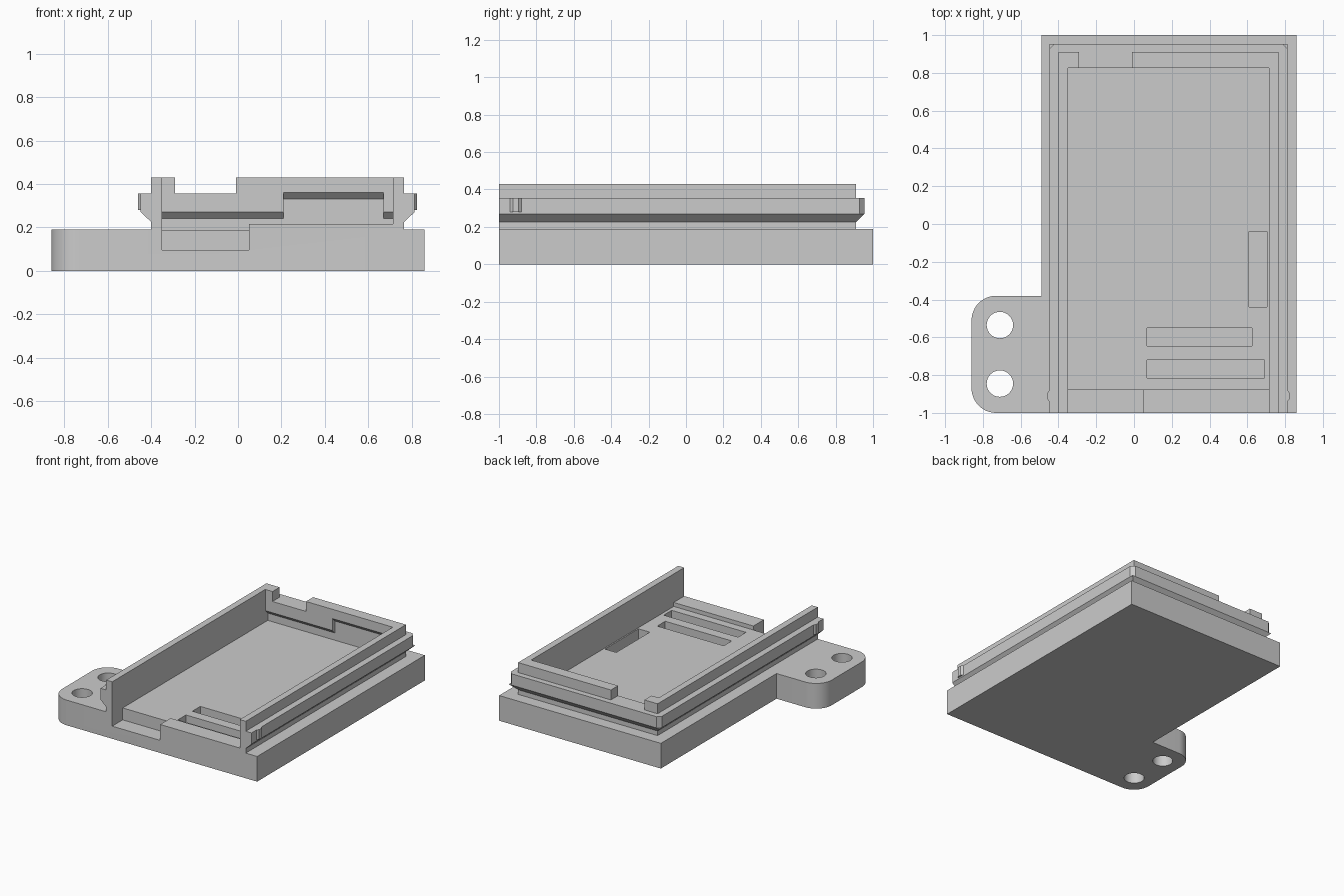
import bpy
import bmesh
from math import cos, sin, pi, radians

cube = bpy.data.objects.get("Cube")
if cube:
    bpy.data.objects.remove(cube, do_unlink=True)

grey = bpy.data.materials.new("plain_grey")
grey.use_nodes = True
GREY = (0.6, 0.6, 0.6, 1)
grey.diffuse_color = GREY
grey.node_tree.nodes["Principled BSDF"].inputs["Base Color"].default_value = GREY

FRONT, BACK = -1.0, 0.91          # wall extents in y
LEFT, RIGHT = -0.40, 0.765        # wall outer faces in x
IN_L, IN_R, IN_B = -0.35, 0.715, 0.825   # wall inner faces
FLOOR, DECK, LEDGE = 0.185, 0.19, 0.355


def loft(name, rings, cutter=False):
    """Solid through a list of matching 3D rings, capped at both ends."""
    bm = bmesh.new()
    loops = [[bm.verts.new(p) for p in ring] for ring in rings]
    n = len(loops[0])
    bm.faces.new(loops[0])
    bm.faces.new(loops[-1])
    for a, b in zip(loops, loops[1:]):
        for i in range(n):
            j = (i + 1) % n
            bm.faces.new((a[i], a[j], b[j], b[i]))
    bmesh.ops.recalc_face_normals(bm, faces=bm.faces)
    mesh = bpy.data.meshes.new(name)
    bm.to_mesh(mesh)
    bm.free()
    mesh.materials.append(grey)
    ob = bpy.data.objects.new(name, mesh)
    bpy.context.scene.collection.objects.link(ob)
    ob.hide_render = cutter
    return ob


def prism(name, outline, z0, z1, cutter=False):
    return loft(name, [[(x, y, z) for x, y in outline] for z in (z0, z1)], cutter)


def box(name, x0, x1, y0, y1, z0, z1, cutter=False):
    return prism(name, [(x0, y0), (x1, y0), (x1, y1), (x0, y1)], z0, z1, cutter)


def arc(cx, cy, r, start, end, steps):
    return [(cx + r * cos(start + (end - start) * i / steps),
             cy + r * sin(start + (end - start) * i / steps)) for i in range(steps + 1)]


def cut(target, cutters):
    """Subtract each cutter, then remove it."""
    bpy.context.view_layer.objects.active = target
    for c in cutters:
        mod = target.modifiers.new("cut", 'BOOLEAN')
        mod.operation = 'DIFFERENCE'
        mod.solver = 'EXACT'
        mod.object = c
        bpy.ops.object.modifier_apply(modifier=mod.name)
        bpy.data.objects.remove(c, do_unlink=True)


# Base slab with the rounded mounting ear
ear_x, ear_y, r = -0.86, -0.38, 0.13
outline = [(0.86, FRONT), (0.86, 1), (-0.49, 1), (-0.49, ear_y)]
outline += arc(ear_x + r, ear_y - r, r, pi / 2, pi, 12)
outline += arc(ear_x + r, FRONT + r, r, pi, pi * 1.5, 12)
base = prism("base", outline, 0, DECK)

# Screw holes, floor, front notch and floor pockets
cutters = [prism("hole_cutter", arc(-0.71, y, 0.07, 0, 2 * pi, 32)[:-1], -0.1, 0.3, True)
           for y in (-0.535, -0.845)]
cutters += [
    box("floor_cutter", IN_L, IN_R, -0.875, 0.855, FLOOR, 0.3, True),
    box("notch_cutter", IN_L, 0.05, -1.1, -0.875, 0.095, 0.3, True),
    box("pocket_cutter", 0.07, 0.69, -0.815, -0.72, 0.095, 0.3, True),
    box("pocket_cutter", 0.07, 0.625, -0.645, -0.55, 0.095, 0.3, True),
    box("pocket_cutter", 0.61, 0.705, -0.44, -0.04, 0.095, 0.3, True),
]
cut(base, cutters)
bpy.ops.object.select_all(action='DESELECT')
base.select_set(True)
bpy.context.view_layer.objects.active = base
bpy.ops.object.shade_smooth_by_angle(angle=radians(30))

# Raised sill at the front opening
box("front_sill", 0.05, IN_R, FRONT, -0.875, 0.15, 0.215)

# U-shaped wall, open at the front
wall = prism("wall", [(LEFT, FRONT), (IN_L, FRONT), (IN_L, IN_B), (IN_R, IN_B),
                      (IN_R, FRONT), (RIGHT, FRONT), (RIGHT, BACK), (LEFT, BACK)],
             DECK, 0.43)


def undercut(x0, x1, lift):
    """Recess low on the back wall with a sloping top."""
    section = [(0.78, 0.1), (0.855, 0.1), (0.855, 0.24 + lift), (0.78, 0.315 + lift)]
    return loft("undercut_cutter", [[(x, y, z) for y, z in section] for x in (x0, x1)], True)


cut(wall, [box("gap_cutter", -0.29, -0.01, 0.7, 1, LEDGE, 0.6, True),
           undercut(IN_L, IN_R, 0), undercut(0.21, 0.67, 0.09)])


# Snap rim round the outside: sloping underside, upright band with clipped corners
def rim(off, z, clip=0.0):
    l, rt, b, d = LEFT - off, RIGHT + off, BACK + off * 0.9, 0.02
    pts = [(l, FRONT), (LEFT + d, FRONT), (LEFT + d, BACK - d), (RIGHT - d, BACK - d),
           (RIGHT - d, FRONT), (rt, FRONT)]
    pts += [(rt, b - clip), (rt - clip, b), (l + clip, b), (l, b - clip)] if clip else [(rt, b), (l, b)]
    return [(x, y, z) for x, y in pts]


loft("rim_underside", [rim(0, 0.225), rim(0.048, 0.27)])
loft("rim_band", [rim(0.048, 0.27, 0.025), rim(0.048, LEDGE, 0.025)])

# Small snap bumps near the front of the rim
for name, x, s in (("right_bump", LEFT, -1), ("left_bump", RIGHT, 1)):
    prism(name, [(x + s * 0.03, -0.94), (x + s * 0.048, -0.94), (x + s * 0.06, -0.925),
                 (x + s * 0.06, -0.895), (x + s * 0.048, -0.88), (x + s * 0.03, -0.88)],
          0.28, LEDGE)
